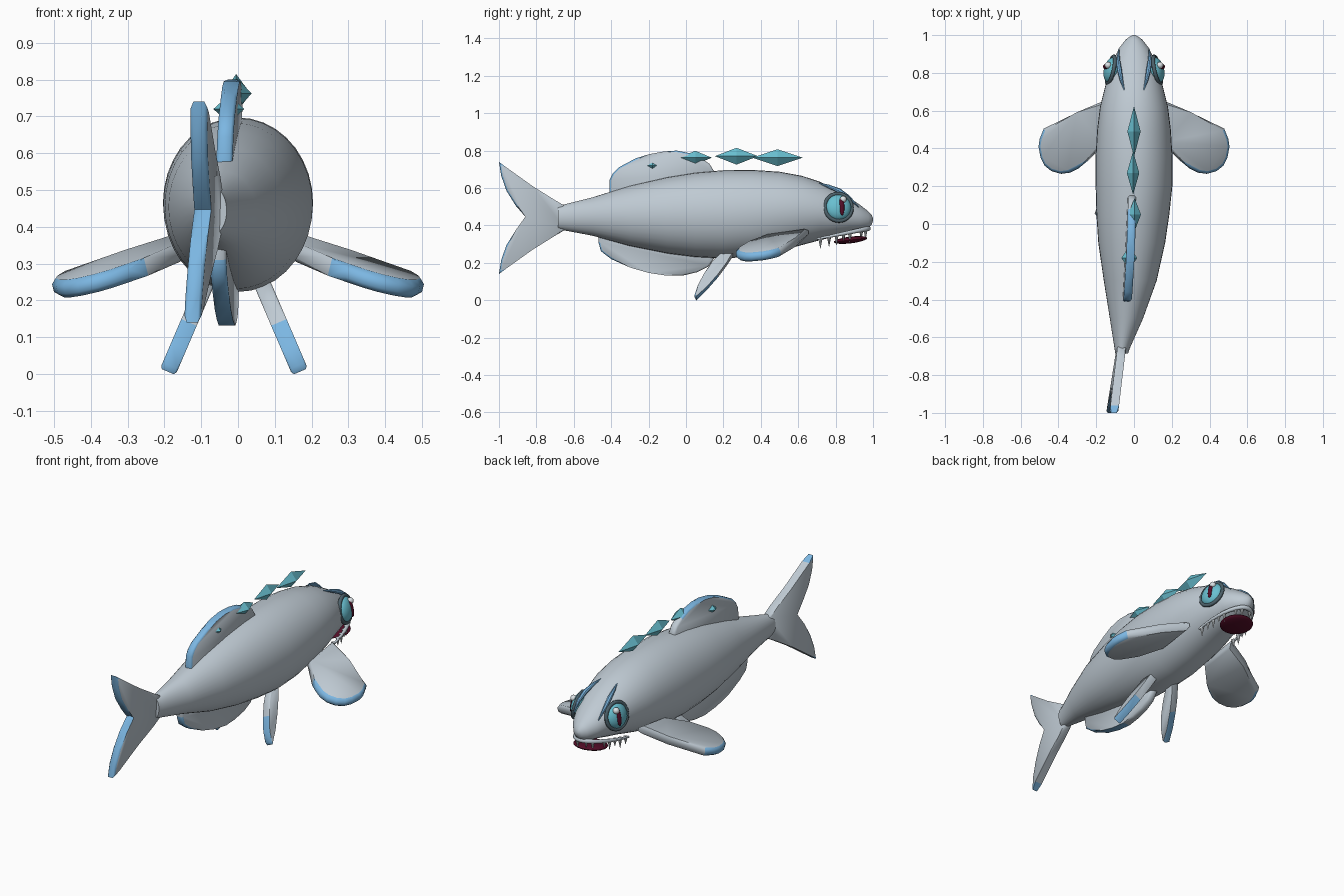
import bpy, bmesh, math
from mathutils import Vector, Matrix

if "Cube" in bpy.data.objects:
    bpy.data.objects.remove(bpy.data.objects["Cube"])


def mat(name, c):
    m = bpy.data.materials.new(name)
    m.diffuse_color = (*c, 1)
    m.use_nodes = True
    m.node_tree.nodes["Principled BSDF"].inputs["Base Color"].default_value = m.diffuse_color
    return m


GREY = mat("silver_grey", (.52, .59, .65))
BLUE = mat("fin_blue", (.20, .47, .76))
TEAL = mat("teal", (.14, .52, .63))
DARK = mat("dark_slate", (.075, .12, .145))
MAROON = mat("maroon", (.085, .004, .02))
WHITE = mat("tooth_white", (.74, .79, .82))


def finish(bm, name, mats, angle=40):
    bmesh.ops.recalc_face_normals(bm, faces=bm.faces)
    me = bpy.data.meshes.new(name)
    bm.to_mesh(me)
    bm.free()
    for m in mats:
        me.materials.append(m)
    ob = bpy.data.objects.new(name, me)
    bpy.context.collection.objects.link(ob)
    if angle:
        bpy.ops.object.select_all(action='DESELECT')
        ob.select_set(True)
        bpy.context.view_layer.objects.active = ob
        bpy.ops.object.shade_smooth_by_angle(angle=math.radians(angle))
    return ob


def ellipsoid(name, loc, r, m, rot=None):
    bm = bmesh.new()
    bmesh.ops.create_uvsphere(bm, u_segments=24, v_segments=14, radius=1)
    mx = Matrix.Translation(loc) @ (rot or Matrix()) @ Matrix.Diagonal((*r, 1))
    bmesh.ops.transform(bm, matrix=mx, verts=bm.verts)
    return finish(bm, name, [m])


def tube(name, pts, radii, m, n=10, closed=False):
    """Round section swept along a path."""
    bm = bmesh.new()
    rings = []
    pts = [Vector(p) for p in pts]
    k = len(pts)
    for i, p in enumerate(pts):
        a = pts[i - 1] if closed or i else p
        b = pts[(i + 1) % k] if closed or i < k - 1 else p
        q = (b - a).to_track_quat('Z', 'X')
        rings.append([bm.verts.new(p + q @ Vector((radii[i] * math.cos(t), radii[i] * math.sin(t), 0)))
                      for t in [2 * math.pi * j / n for j in range(n)]])
    for i in range(k if closed else k - 1):
        A, B = rings[i], rings[(i + 1) % k]
        for j in range(n):
            bm.faces.new((A[j], A[(j + 1) % n], B[(j + 1) % n], B[j]))
    if not closed:
        bm.faces.new(rings[0])
        bm.faces.new(rings[-1])
    return finish(bm, name, [m])


def fin(name, outline, place, thick, blue_rule, bevel=.008):
    """Slab fin: place(u, v) gives the mid-plane point, thick is the offset vector."""
    bm = bmesh.new()
    t = Vector(thick) / 2
    A = [bm.verts.new(Vector(place(u, v)) + t) for u, v in outline]
    B = [bm.verts.new(Vector(place(u, v)) - t) for u, v in outline]
    caps = [bm.faces.new(A), bm.faces.new(B[::-1])]
    n = len(A)
    for i in range(n):
        bm.faces.new((A[i], B[i], B[(i + 1) % n], A[(i + 1) % n]))
    bmesh.ops.bevel(bm, geom=list({e for f in caps for e in f.edges}),
                    offset=bevel, segments=1, affect='EDGES')
    big = sorted(bm.faces, key=lambda f: -f.calc_area())[:2]
    for f in bm.faces:
        if f not in big and blue_rule(f.calc_center_median()):
            f.material_index = 1
    return finish(bm, name, [GREY, BLUE], 50)


# Body: elliptical rings (y, centre x, half width, bottom z, top z)
ST = [(-.685, -.065, .034, .382, .505), (-.66, -.063, .04, .375, .51), (-.5, -.04, .088, .345, .55),
      (-.3, -.02, .14, .29, .612), (-.1, -.012, .177, .25, .658), (.05, -.006, .193, .231, .682),
      (.2, 0, .203, .223, .695), (.35, 0, .204, .233, .697), (.5, 0, .195, .263, .687),
      (.62, 0, .18, .295, .665), (.72, 0, .155, .322, .632), (.8, 0, .132, .34, .592),
      (.87, 0, .108, .358, .55), (.93, 0, .08, .37, .51), (.975, 0, .045, .385, .475),
      (.993, 0, .022, .405, .455), (1.0, 0, .005, .427, .437)]
bm = bmesh.new()
N = 36
rings = [[bm.verts.new((cx + w * math.cos(2 * math.pi * j / N), y,
                        (lo + hi) / 2 + (hi - lo) / 2 * math.sin(2 * math.pi * j / N)))
          for j in range(N)] for y, cx, w, lo, hi in ST]
for a, b in zip(rings, rings[1:]):
    for j in range(N):
        bm.faces.new((a[j], a[(j + 1) % N], b[(j + 1) % N], b[j]))
bm.faces.new(rings[0])
bm.faces.new(rings[-1])
finish(bm, "body", [GREY], 60)

# Tail, dorsal and anal fins in the (y, z) plane
half = [(-.64, .50), (-.70, .535), (-.82, .61), (-.96, .71), (-1, .74),
        (-.988, .665), (-.96, .585), (-.91, .505)]
tail = half + [(-.848, .447)] + [(y, .88 - z) for y, z in half[::-1]]
fin("tail_fin", tail, lambda y, z: (-.068 + .14 * (y + .66) + .03 * (z - .44), y, z), (.046, 0, 0),
    lambda c: c.y < -.965 or (c.y < -.85 and abs(c.z - .44) < .035 - .653 * (c.y + .64)))
dorsal = [(-.41, .57), (-.408, .645), (-.39, .68), (-.36, .71), (-.27, .758), (-.2, .78), (-.12, .795),
          (-.05, .80), (.02, .786), (.08, .76), (.125, .73), (.15, .69), (.14, .64), (-.1, .6)]
fin("dorsal_fin", dorsal, lambda y, z: (-.012 + .04 * (y - .1) + .04 * (z - .7), y, z), (.044, 0, 0),
    lambda c: c.z > .605 and c.y < .08)
anal = [(-.47, .36), (-.468, .31), (-.455, .262), (-.40, .22), (-.3, .175), (-.2, .146), (-.1, .131), (-.02, .131),
        (.06, .15), (.12, .18), (.155, .23), (.13, .29), (-.2, .34)]
fin("anal_fin", anal, lambda y, z: (-.022 + .05 * (y - .1) - .03 * (z - .2), y, z), (.044, 0, 0),
    lambda c: c.z < .30 and c.y < -.1)

pect = [(.15, .655), (.3, .59), (.475, .505), (.497, .45), (.503, .41), (.492, .35), (.472, .31), (.435, .28),
        (.385, .266), (.34, .272), (.295, .295), (.25, .335), (.15, .43)]
pelv = [(.20, .26), (.26, .255), (.215, .19), (.17, .13), (.11, .062), (.055, .006), (.046, .022), (.065, .075),
        (.10, .14), (.14, .20)]
for s, side in ((1, "right"), (-1, "left")):
    # Paired fins
    fin(side + "_pectoral_fin", pect,
        lambda x, y: (s * x, y, .357 - .27 * (x - .17) + .14 * (y - .65)), (s * .012, 0, .048),
        lambda c: abs(c.x) > .24 and c.y < .5, .014)
    fin(side + "_pelvic_fin", pelv,
        lambda y, z: (s * (.178 - .43 * (z - .01)) - .011, y, z), (.042, 0, s * .018),
        lambda c: c.z < .15, .005)

    # Eye: socket ring, iris, slit pupil and glint, turned slightly up and forward
    M = (Matrix.Translation((s * .115, .813, .495)) @ Matrix.Rotation(s * .22, 4, 'Z')
         @ Matrix.Rotation(-s * .2, 4, 'Y'))
    turn = M.to_3x3().to_4x4()
    ring = [M @ Vector((s * .008, .074 * math.cos(a), .074 * math.sin(a)))
            for a in [2 * math.pi * i / 28 for i in range(28)]]
    tube(side + "_eye_ring", ring, [.0105] * 28, DARK, closed=True)
    ellipsoid(side + "_iris", M @ Vector((s * .004, 0, 0)), (.04, .07, .07), TEAL, turn)
    ellipsoid(side + "_pupil", M @ Vector((s * .038, .012, 0)), (.012, .014, .05), MAROON, turn)
    ellipsoid(side + "_glint", M @ Vector((s * .036, .022, .038)), (.018, .018, .018), WHITE, turn)

    # Eyebrow
    tube(side + "_eyebrow", [(s * .052, .71, .626), (s * .066, .76, .610), (s * .078, .82, .585),
                             (s * .084, .87, .55), (s * .080, .925, .497)],
         [.002, .009, .013, .010, .002], BLUE, 8)

# Upper lip: U-shaped roll round the snout
arc = [math.radians(a) for a in range(-90, 91, 10)]
lip = [(.118 * math.sin(a), .70 + .275 * math.cos(a), .328 + .055 * math.cos(a)) for a in arc]
tube("upper_lip", lip, [.006 + .007 * math.cos(a) for a in arc], GREY)

# Mouth
ellipsoid("mouth", (0, .88, .322), (.094, .09, .018), MAROON, Matrix.Rotation(.12, 4, 'X'))

# Teeth along the lip
for i, deg in enumerate((-86, -76, -67, -58, -49, -28, -14, 14, 28, 49, 58, 67, 76, 86)):
    a = math.radians(deg)
    p = Vector((.113 * math.sin(a), .70 + .268 * math.cos(a), .333 + .055 * math.cos(a)))
    h = .06 if i % 2 else .045
    tube("tooth_%d" % (i + 1), [p, p - Vector((0, 0, h))], [.0125, .001], WHITE, 8)

# Back crystals: stretched octahedra (centre, half sizes)
for i, (c, r) in enumerate([((0, .49, .762), (.035, .135, .045)), ((-.005, .27, .77), (.033, .115, .045)),
                            ((.003, .05, .762), (.034, .088, .037)), ((-.025, -.18, .72), (.042, .06, .038))]):
    bm = bmesh.new()
    v = [bm.verts.new([c[k] + (d * r[k] if k == ax else 0) for k in range(3)])
         for ax in range(3) for d in (1, -1)]
    for a in (0, 1):
        for b in (2, 3):
            for d in (4, 5):
                bm.faces.new((v[a], v[b], v[d]))
    finish(bm, "back_crystal_%d" % (i + 1), [TEAL], 0)
